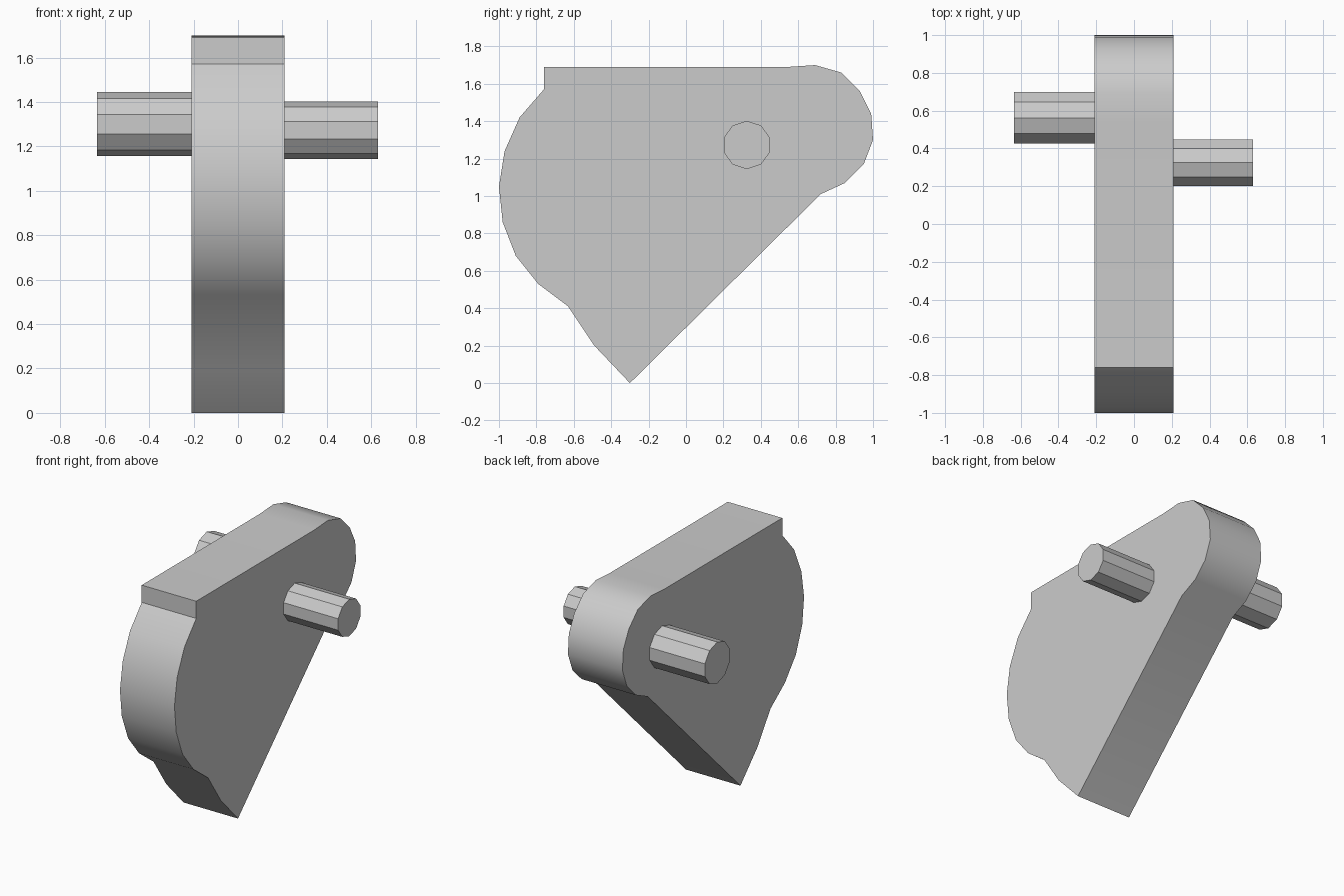
import bpy
import bmesh
import math
from mathutils import Matrix, Vector

default_cube = bpy.data.objects.get("Cube")
if default_cube:
    bpy.data.objects.remove(default_cube, do_unlink=True)

# Single plain grey material
grey = bpy.data.materials.new("plain_grey")
grey.use_nodes = True
colour = (0.6, 0.6, 0.6, 1)
grey.diffuse_color = colour
grey.node_tree.nodes["Principled BSDF"].inputs["Base Color"].default_value = colour


def add_object(name, bm):
    """Turn a bmesh into a shaded object with smooth curves and crisp edges."""
    bmesh.ops.recalc_face_normals(bm, faces=bm.faces)
    mesh = bpy.data.meshes.new(name)
    bm.to_mesh(mesh)
    bm.free()
    mesh.materials.append(grey)
    obj = bpy.data.objects.new(name, mesh)
    bpy.context.collection.objects.link(obj)
    bpy.ops.object.select_all(action="DESELECT")
    obj.select_set(True)
    bpy.context.view_layer.objects.active = obj
    bpy.ops.object.shade_smooth_by_angle(angle=math.radians(30))
    return obj


def add_plate(name, outline, half_width):
    """Extrude a side profile, given as (y, z) points, across x."""
    bm = bmesh.new()
    corners = [bm.verts.new((-half_width, y, z)) for y, z in outline]
    side = bm.faces.new(corners)
    extruded = bmesh.ops.extrude_face_region(bm, geom=[side], use_keep_orig=True)
    moved = [v for v in extruded["geom"] if isinstance(v, bmesh.types.BMVert)]
    bmesh.ops.translate(bm, verts=moved, vec=Vector((2 * half_width, 0, 0)))
    return add_object(name, bm)


def add_peg(name, x_inner, x_outer, y, z, radius):
    """Ten-sided peg lying along x, with a flat on its top."""
    bm = bmesh.new()
    bmesh.ops.create_cone(bm, cap_ends=True, segments=10,
                          radius1=radius, radius2=radius,
                          depth=abs(x_outer - x_inner))
    # A vertex of the ring points along y once the axis is turned onto x
    turn = Matrix.Rotation(math.pi / 2, 4, "Y") @ Matrix.Rotation(math.pi / 2, 4, "Z")
    place = Matrix.Translation(((x_inner + x_outer) / 2, y, z))
    bmesh.ops.transform(bm, matrix=place @ turn, verts=bm.verts)
    return add_object(name, bm)


# Body profile: stepped top, bulging front, pointed foot, rounded back
front_bulge = [(-.76, 1.69), (-.76, 1.57), (-.89, 1.42), (-.97, 1.24),
               (-1, 1.05), (-.98, .86), (-.91, .68), (-.79, .53), (-.63, .41)]
foot = [(-.49, .2), (-.3, 0)]
back_round = [(.72, 1.01), (.85, 1.07), (.95, 1.17), (1, 1.3), (.99, 1.44),
              (.93, 1.56), (.83, 1.66), (.69, 1.7), (.54, 1.69)]

half_width = .21
add_plate("body_plate", front_bulge + foot + back_round, half_width)

# Pivot pegs, one on each side
add_peg("left_peg", half_width, .63, .325, 1.273, .129)
add_peg("right_peg", -half_width, -.635, .5625, 1.3, .144)
